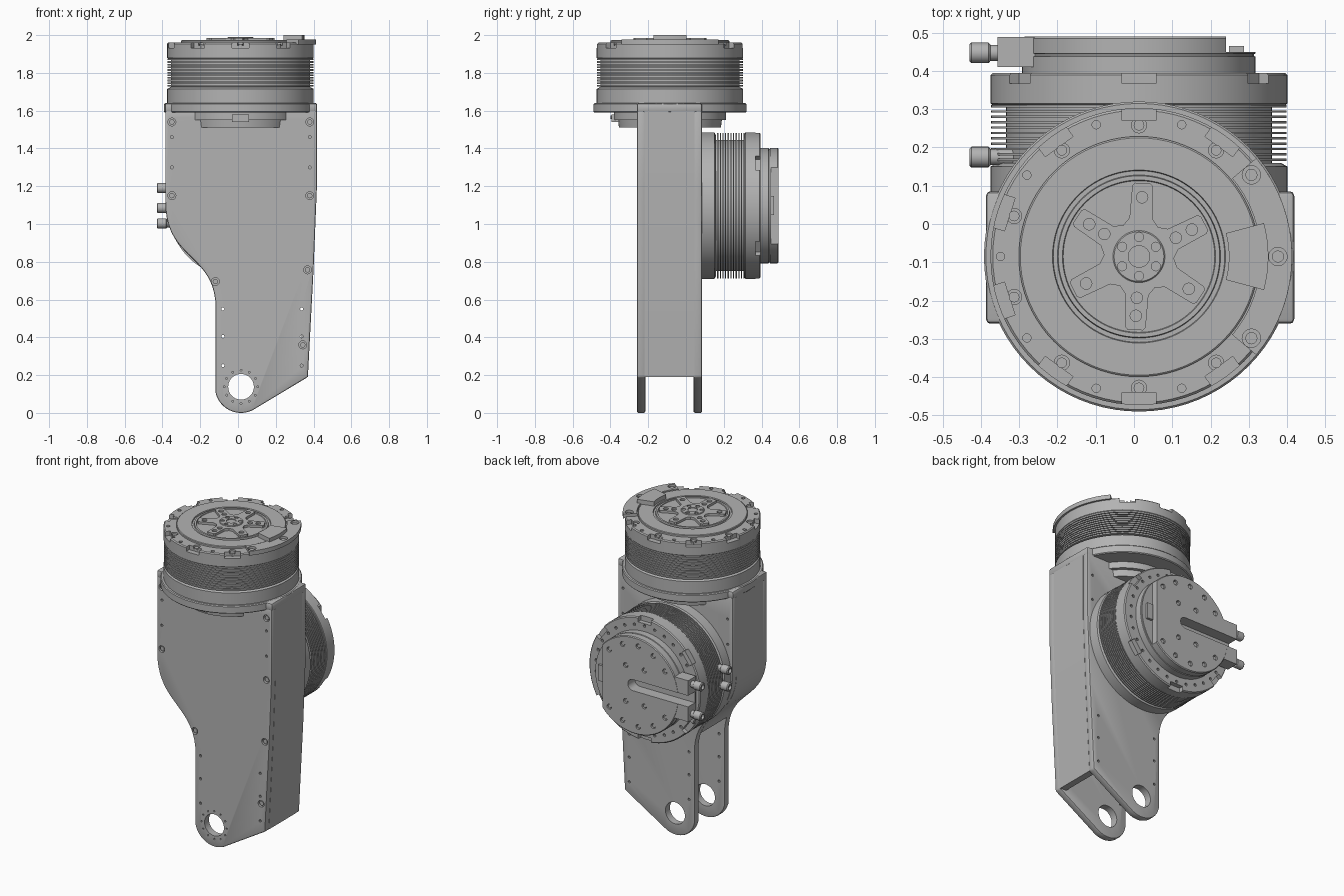
import bpy, bmesh
from math import pi, cos, sin, radians
from mathutils import Matrix, Vector
from mathutils.geometry import interpolate_bezier

if "Cube" in bpy.data.objects:
    bpy.data.objects.remove(bpy.data.objects["Cube"])

GREY = (0.45, 0.45, 0.45, 1)
metal = bpy.data.materials.new("machined_grey")
metal.use_nodes = True
metal.diffuse_color = GREY
metal.node_tree.nodes["Principled BSDF"].inputs["Base Color"].default_value = GREY
parts = []

# Local frames: z is the extrusion or spin direction
FRONT = Matrix.Rotation(pi / 2, 4, 'X')
TOP_MOTOR = Matrix.Translation((0.013, -0.085, 1.64))
BACK_MOTOR = Matrix.Translation((0.013, 0.075, 1.097)) @ Matrix.Rotation(-pi / 2, 4, 'X')
SIDE = Matrix.Rotation(-pi / 2, 4, 'Y')


def finish(name, bm, frame):
    bmesh.ops.recalc_face_normals(bm, faces=bm.faces[:])
    bm.transform(frame)
    mesh = bpy.data.meshes.new(name)
    bm.to_mesh(mesh)
    bm.free()
    mesh.materials.append(metal)
    obj = bpy.data.objects.new(name, mesh)
    bpy.context.collection.objects.link(obj)
    parts.append(obj)
    return obj


def add_prism(bm, pts, h0, h1):
    face = bm.faces.new([bm.verts.new((x, y, h0)) for x, y in pts])
    ext = bmesh.ops.extrude_face_region(bm, geom=[face])["geom"]
    tops = [v for v in ext if isinstance(v, bmesh.types.BMVert)]
    bmesh.ops.translate(bm, verts=tops, vec=(0, 0, h1 - h0))


def prisms(name, outlines, h0, h1, frame):
    bm = bmesh.new()
    for pts in outlines:
        add_prism(bm, pts, h0, h1)
    return finish(name, bm, frame)


def circle(x, y, r, n=16):
    return [(x + r * cos(2 * pi * i / n), y + r * sin(2 * pi * i / n)) for i in range(n)]


def discs(name, centres, r, h0, h1, frame, n=16):
    return prisms(name, [circle(x, y, r, n) for x, y in centres], h0, h1, frame)


def ring(r, degrees):
    return [(r * cos(radians(a)), r * sin(radians(a))) for a in degrees]


def rect(x0, x1, y0, y1):
    return [(x0, y0), (x1, y0), (x1, y1), (x0, y1)]


def turned(pts, degrees):
    c, s = cos(radians(degrees)), sin(radians(degrees))
    return [(x * c - y * s, x * s + y * c) for x, y in pts]


def sector(r0, r1, half, n=16):
    steps = [-half + 2 * half * i / n for i in range(n + 1)]
    return ring(r1, steps) + ring(r0, reversed(steps))


def lathe(name, profile, frame, steps=80):
    bm = bmesh.new()
    verts = [bm.verts.new((r, 0, h)) for r, h in profile]
    edges = [bm.edges.new(pair) for pair in zip(verts, verts[1:])]
    bmesh.ops.spin(bm, geom=verts + edges, cent=(0, 0, 0), axis=(0, 0, 1),
                   angle=2 * pi, steps=steps, use_merge=False)
    bmesh.ops.remove_doubles(bm, verts=bm.verts[:], dist=1e-5)
    return finish(name, bm, frame)


def bake(obj):
    graph = bpy.context.evaluated_depsgraph_get()
    mesh = bpy.data.meshes.new_from_object(obj.evaluated_get(graph))
    obj.modifiers.clear()
    obj.data = mesh


def bevel(obj, width):
    mod = obj.modifiers.new("bevel", 'BEVEL')
    mod.width, mod.segments, mod.angle_limit = width, 2, radians(50)
    bake(obj)


def cut(objs, cutter):
    for obj in objs:
        mod = obj.modifiers.new("cut", 'BOOLEAN')
        mod.operation, mod.solver, mod.object = 'DIFFERENCE', 'EXACT', cutter
        bake(obj)
    parts.remove(cutter)
    bpy.data.objects.remove(cutter)


# Arm frame: two matching plates
PIVOT = (0.016, 0.138)
shoulder = [(p.x, p.y) for p in interpolate_bezier(
    Vector((-0.385, 1.12)), Vector((-0.385, 0.8)), Vector((-0.118, 0.85)), Vector((-0.118, 0.55)), 20)]
eye = [(PIVOT[0] + x, PIVOT[1] + y) for x, y in ring(0.138, range(190, 300, 6))]
right_edge = [(0.37, 0.19), (0.4, 0.76), (0.417, 1.18), (0.417, 1.6)]
outline = [(-0.385, 1.6)] + shoulder + eye + right_edge
front_plate = prisms("front_plate", [outline], 0.215, 0.26, FRONT)
back_plate = prisms("back_plate", [outline], -0.085, -0.04, FRONT)
for plate in (front_plate, back_plate):
    bevel(plate, 0.008)
plates = [front_plate, back_plate]
cut(plates, discs("bore", [PIVOT], 0.068, -0.3, 0.4, FRONT, 40))
small = [(x, z) for z in (0.25, 0.405, 0.55) for x in (-0.08, 0.337)]
small += [(x, z) for z in (1.3, 1.46) for x in (-0.35, 0.38)]
cut(plates, discs("pin_holes", small, 0.008, -0.3, 0.4, FRONT, 10))
dots = [(PIVOT[0] + x, PIVOT[1] + y) for x, y in ring(0.088, range(0, 360, 30))]
cut([front_plate], discs("pivot_dots", dots, 0.005, 0.25, 0.3, FRONT, 8))
screws = [(x, z) for z in (1.54, 1.15) for x in (-0.35, 0.38)]
screws += [(-0.12, 0.695), (0.368, 0.757), (0.343, 0.36)]
cut([front_plate], discs("screw_seats", screws, 0.021, 0.245, 0.3, FRONT))
discs("plate_screws", screws, 0.014, 0.24, 0.255, FRONT, 12)


# Side walls joining the plates
def wall(name, path, thickness):
    inner = []
    for i, p in enumerate(path):
        a, b = Vector(path[max(i - 1, 0)]), Vector(path[min(i + 1, len(path) - 1)])
        d = (b - a).normalized()
        inner.append((p[0] - d.y * thickness, p[1] + d.x * thickness))
    prisms(name, [path + inner[::-1]], -0.045, 0.22, FRONT)


wall("right_wall", right_edge, 0.045)
wall("left_wall", [(-0.385, 1.6)] + [p for p in shoulder if p[1] > 0.66], 0.045)

# Flange carrying the upper motor
lathe("flange_disc", [(0, -0.05), (0.4, -0.05), (0.405, -0.045), (0.405, -0.005), (0.4, 0), (0, 0)], TOP_MOTOR)
saddle = prisms("flange_saddle", [rect(-0.4, 0.406, -0.175, 0.17)], -0.05, -0.0005, TOP_MOTOR)
bevel(saddle, 0.012)
lathe("lower_boss", [(0, -0.13), (0.27, -0.13), (0.275, -0.09), (0.297, -0.09), (0.297, -0.05), (0, -0.05)], TOP_MOTOR)
prisms("boss_socket", [rect(-0.045, 0.045, -0.31, -0.26)], -0.1, -0.06, TOP_MOTOR)
discs("socket_pins", [(-0.01, 1.565), (0.03, 1.565)], 0.009, 0.38, 0.4, FRONT, 10)


# Motor housing: base, cooling fins and notched cap
def motor(name, frame, core, gap, notches):
    lathe(name + "_base", [(0, 0), (0.388, 0), (0.388, 0.075), (0.37, 0.085), (0, 0.085)], frame)
    pitch, fins = 0.014, [(0, 0.08)]
    for i in range(11):
        low = 0.082 + i * pitch
        fins += [(core, low), (core, low + gap), (0.386, low + gap), (0.386, low + pitch)]
    lathe(name + "_fins", fins + [(0, fins[-1][1])], frame)
    cap = lathe(name + "_cap", [(0, 0.23), (0.375, 0.23), (0.388, 0.24), (0.388, 0.314),
                                (0.382, 0.32), (0, 0.32)], frame)
    boxes = [turned(rect(0.355, 0.42, -0.045, 0.045), a) for a in notches]
    cut([cap], prisms("notches", boxes, 0.292, 0.35, frame))
    return cap


lobes = [54, 90, 126, 162, 198, 234, 270, 306]
top_cap = motor("top_motor", TOP_MOTOR, 0.368, 0.005, lobes)
back_cap = motor("back_motor", BACK_MOTOR, 0.347, 0.008, [36, 90, 144, 216, 270, 324])

# Upper cap bolts and rim holes
cut([top_cap], discs("bolt_seats", ring(0.343, [18] + lobes + [342]), 0.02, 0.305, 0.34, TOP_MOTOR))
discs("cap_bolts", ring(0.343, lobes), 0.014, 0.285, 0.312, TOP_MOTOR, 12)
cut([top_cap], discs("rim_holes", ring(0.362, (72, 108, 144, 180, 216, 252, 288)), 0.011, 0.3, 0.34, TOP_MOTOR, 12))

# Output rotor: stepped face, six-armed spider and hub
lathe("rotor_face", [(0, 0.31), (0.314, 0.31), (0.314, 0.33), (0.31, 0.333), (0.226, 0.333), (0.224, 0.326),
                     (0.213, 0.326), (0.211, 0.335), (0.2, 0.335), (0.198, 0.33), (0, 0.33)], TOP_MOTOR)
arm_shape = [(0, -0.05), (0.08, -0.045), (0.1, -0.03), (0.185, -0.027), (0.192, -0.02),
             (0.192, 0.02), (0.185, 0.027), (0.1, 0.03), (0.08, 0.045), (0, 0.05)]
arm_angles = [27 + 60 * i for i in range(6)]
for i, a in enumerate(arm_angles):
    arm = prisms("spider_arm_%d" % i, [turned(arm_shape, a)], 0.325, 0.345, TOP_MOTOR)
    holes = ring(0.155, [a]) + (ring(0.108, [a]) if i % 2 == 0 else [])
    cut([arm], discs("arm_holes", holes, 0.015, 0.335, 0.36, TOP_MOTOR))
hub = lathe("hub", [(0, 0.32), (0.068, 0.32), (0.068, 0.347), (0.065, 0.35), (0.028, 0.35),
                    (0.028, 0.335), (0, 0.335)], TOP_MOTOR, 40)
cut([hub], discs("hub_seats", ring(0.051, range(30, 390, 60)), 0.012, 0.342, 0.36, TOP_MOTOR, 12))

# Retaining clip on the rim
clip = prisms("clip_plate", [sector(0.318, 0.4, 40)], 0.31, 0.337, TOP_MOTOR)
cut([clip], discs("clip_seats", ring(0.363, (-36, 0, 36)), 0.024, 0.322, 0.36, TOP_MOTOR, 20))
discs("clip_bolts", ring(0.363, (-36, 0, 36)), 0.016, 0.31, 0.327, TOP_MOTOR, 12)
prisms("clip_block", [sector(0.235, 0.338, 15)], 0.325, 0.36, TOP_MOTOR)

# Rear cover with a cable slot, a stepped edge and bolts
cover = lathe("rear_cover", [(0, 0.31), (0.305, 0.31), (0.305, 0.362), (0.301, 0.364), (0.301, 0.369),
                             (0.305, 0.371), (0.305, 0.41), (0.3, 0.415), (0, 0.415)], BACK_MOTOR)
cable_block = prisms("cable_block", [rect(-0.37, -0.2, -0.13, 0.13)], 0.335, 0.414, BACK_MOTOR)
slot = [(-0.5, -0.035)] + [(0.015 + x, y) for x, y in ring(0.035, range(-90, 91, 15))] + [(-0.5, 0.035)]
cut([cover, cable_block], prisms("slot", [slot], 0.345, 0.5, BACK_MOTOR))
cut([cover], prisms("edge_step", [rect(0.227, 0.4, -0.4, 0.4)], 0.375, 0.5, BACK_MOTOR))
prisms("edge_socket", [rect(0.235, 0.275, -0.05, 0.05)], 0.37, 0.39, BACK_MOTOR)
bolts = ring(0.255, (45, 70, 95, 120, 145, 215, 240, 265, 290, 315)) + ring(0.13, (60, 120, 240, 300))
cut([cover], discs("cover_seats", bolts, 0.016, 0.402, 0.45, BACK_MOTOR, 12))
discs("cover_bolts", bolts, 0.011, 0.395, 0.409, BACK_MOTOR, 10)
dots = [a for a in range(6, 360, 12) if abs(a - 180) > 20]
cut([back_cap], discs("cap_dots", ring(0.34, dots), 0.009, 0.305, 0.35, BACK_MOTOR, 10))

# Cable connectors on the left edge
for i, (y, z) in enumerate([(0.447, 1.19), (0.447, 1.003), (0.175, 1.19), (0.175, 1.085)]):
    at = Matrix.Translation((0, y, z)) @ SIDE
    lathe("connector_%d" % i, [(0, 0.3), (0.021, 0.3), (0.021, 0.375), (0.027, 0.38), (0.027, 0.425),
                               (0.022, 0.43), (0.015, 0.43), (0.015, 0.415), (0, 0.415)], at, 20)

# Smooth curved surfaces, keep machined edges crisp
for obj in bpy.context.selected_objects:
    obj.select_set(False)
for obj in parts:
    obj.select_set(True)
bpy.context.view_layer.objects.active = parts[0]
bpy.ops.object.shade_smooth_by_angle(angle=radians(30))
